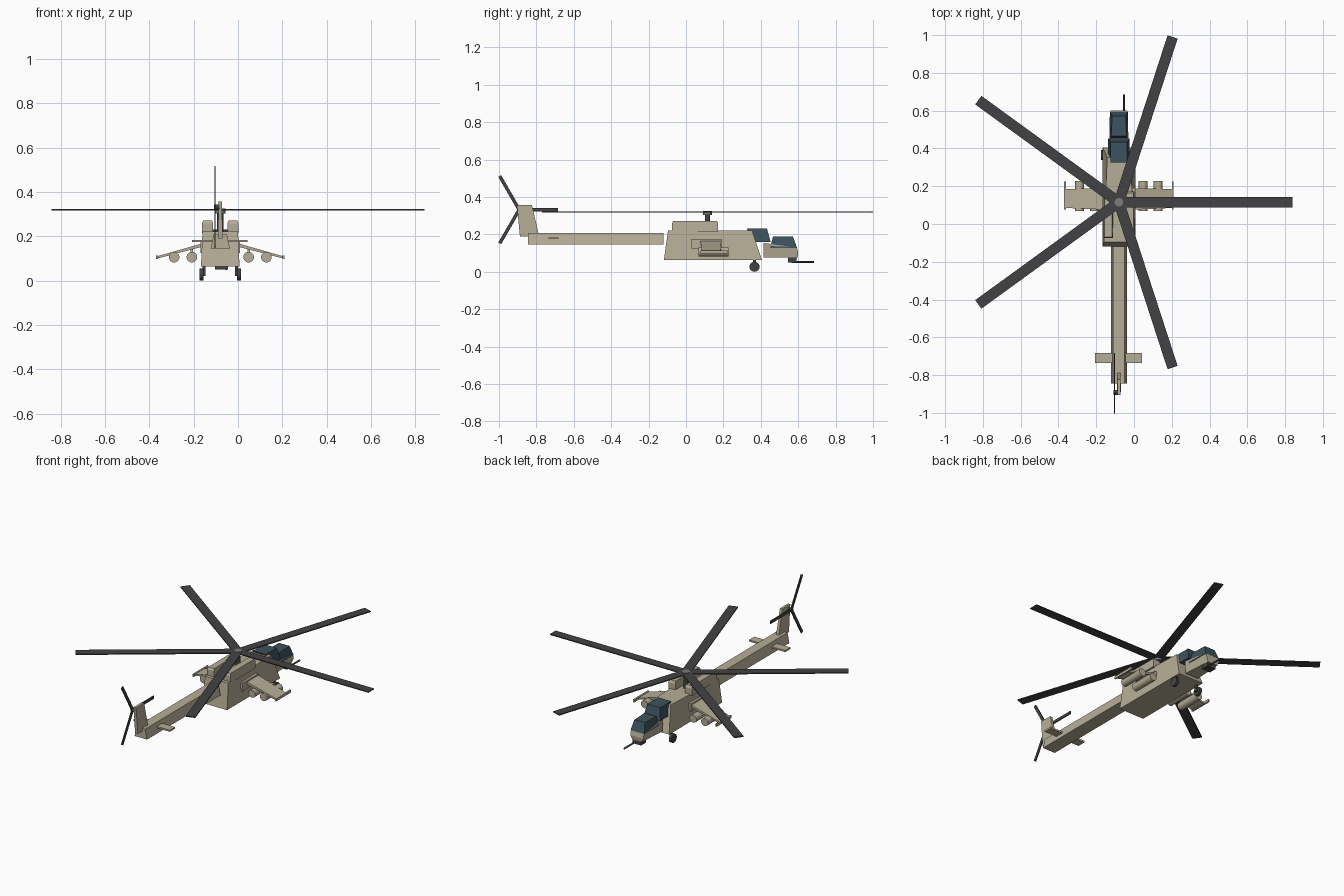
import bpy, bmesh
from math import pi, radians
from mathutils import Matrix, Vector

if "Cube" in bpy.data.objects:
    bpy.data.objects.remove(bpy.data.objects["Cube"])

CX = -0.08  # centre line of the airframe


def mat(name, rgb):
    m = bpy.data.materials.new(name)
    m.diffuse_color = (*rgb, 1)
    m.use_nodes = True
    m.node_tree.nodes["Principled BSDF"].inputs["Base Color"].default_value = m.diffuse_color
    return m


TAN = mat("tan_paint", (0.47, 0.42, 0.31))
DARK = mat("dark_grey", (0.055, 0.055, 0.058))
GLASS = mat("tinted_glass", (0.045, 0.085, 0.11))
METAL = mat("hub_metal", (0.2, 0.2, 0.2))


def finish(name, bm, material):
    bmesh.ops.recalc_face_normals(bm, faces=bm.faces)
    me = bpy.data.meshes.new(name)
    bm.to_mesh(me)
    bm.free()
    me.materials.append(material)
    ob = bpy.data.objects.new(name, me)
    bpy.context.collection.objects.link(ob)
    return ob


def slab(name, pts, material, x=CX):
    """Side profile of (y, z, half width) points, mirrored about x."""
    bm = bmesh.new()
    left = [bm.verts.new((x - w, y, z)) for y, z, w in pts]
    right = [bm.verts.new((x + w, y, z)) for y, z, w in pts]
    bm.faces.new(left)
    bm.faces.new(right)
    for i in range(len(pts)):
        j = (i + 1) % len(pts)
        bm.faces.new((left[i], left[j], right[j], right[i]))
    return finish(name, bm, material)


def box(name, lo, hi, material, matrix=None):
    bm = bmesh.new()
    bmesh.ops.create_cube(bm, size=1)
    lo, hi = Vector(lo), Vector(hi)
    for v in bm.verts:
        v.co = (lo + hi) / 2 + v.co * (hi - lo)
        if matrix:
            v.co = matrix @ v.co
    return finish(name, bm, material)


def rod(name, loc, r, length, axis, material, sides=20):
    bm = bmesh.new()
    rot = {"x": Matrix.Rotation(pi / 2, 4, "Y"), "y": Matrix.Rotation(pi / 2, 4, "X"),
           "z": Matrix.Identity(4)}[axis]
    bmesh.ops.create_cone(bm, cap_ends=True, segments=sides, radius1=r, radius2=r,
                          depth=length, matrix=Matrix.Translation(loc) @ rot)
    ob = finish(name, bm, material)
    for p in ob.data.polygons:
        p.use_smooth = len(p.vertices) == 4
    ob.data.set_sharp_from_angle(angle=radians(40))
    return ob


# Fuselage, nose, tail boom and fin
slab("fuselage", [(-0.118, 0.064, 0.087), (0.406, 0.064, 0.087),
                  (0.353, 0.222, 0.062), (-0.096, 0.222, 0.08)], TAN)
slab("nose", [(0.413, 0.076, 0.046), (0.597, 0.076, 0.034), (0.6, 0.1, 0.044),
              (0.593, 0.13, 0.046), (0.415, 0.154, 0.052)], TAN)
slab("tail_boom", [(-0.845, 0.146, 0.043), (-0.12, 0.146, 0.043),
                   (-0.12, 0.208, 0.03), (-0.845, 0.208, 0.03)], TAN)
slab("tail_fin", [(-0.888, 0.19, 0.01), (-0.785, 0.19, 0.01),
                  (-0.824, 0.358, 0.008), (-0.904, 0.358, 0.008)], TAN)
box("tailplane", (-0.207, -0.735, 0.174), (0.043, -0.683, 0.184), TAN)

# Stepped cockpit windows
slab("rear_canopy", [(0.35, 0.158, 0.057), (0.453, 0.158, 0.057),
                     (0.433, 0.231, 0.044), (0.326, 0.231, 0.044)], GLASS)
slab("front_canopy", [(0.45, 0.128, 0.05), (0.594, 0.128, 0.048),
                      (0.572, 0.188, 0.036), (0.465, 0.188, 0.04)], GLASS)

# Parts repeated on both sides
for side, s in (("left", -1), ("right", 1)):
    # Engine housing with chamfered top
    slab(f"{side}_engine", [(-0.075, 0.215, 0.025), (0.172, 0.215, 0.025), (0.172, 0.258, 0.025),
                            (0.165, 0.272, 0.02), (-0.068, 0.272, 0.02), (-0.075, 0.258, 0.025)],
         TAN, CX + s * 0.057)
    # Drooping stub wing and root fairing
    bm = bmesh.new()
    rings = []
    for d, z, t, y0, y1 in ((0.05, 0.169, 0.008, 0.075, 0.19), (0.284, 0.105, 0.005, 0.085, 0.185)):
        rings.append([bm.verts.new((CX + s * d, y, z + h))
                      for y, h in ((y0, -t), (y1, -t), (y1, t), (y0, t))])
    for r in rings:
        bm.faces.new(r)
    for i in range(4):
        j = (i + 1) % 4
        bm.faces.new((rings[0][i], rings[0][j], rings[1][j], rings[1][i]))
    finish(f"{side}_stub_wing", bm, TAN)
    slab(f"{side}_wing_fairing", [(0.03, 0.125, 0.012), (0.19, 0.125, 0.012),
                                  (0.19, 0.175, 0.012), (0.03, 0.175, 0.012)], TAN, CX + s * 0.077)
    slab(f"{side}_tip_rail", [(0.078, 0.098, 0.005), (0.225, 0.098, 0.005),
                              (0.225, 0.114, 0.005), (0.078, 0.114, 0.005)], TAN, CX + s * 0.285)
    # Rocket pods on pylons
    for n, d, top in (("inner", 0.128, 0.15), ("outer", 0.208, 0.128)):
        x = CX + s * d
        rod(f"{side}_{n}_pod", (x, 0.148, 0.106), 0.024, 0.16, "y", TAN)
        box(f"{side}_{n}_pylon", (x - 0.005, 0.1, 0.12), (x + 0.005, 0.175, top), TAN)
    # Wheel and strut
    rod(f"{side}_wheel", (CX + s * 0.085, 0.366, 0.027), 0.027, 0.018, "x", DARK)
    x = CX + s * 0.073
    box(f"{side}_wheel_strut", (x - 0.006, 0.358, 0.022), (x + 0.006, 0.374, 0.09), DARK)

# Chin gun
box("gun_turret", (-0.104, 0.545, 0.05), (-0.045, 0.592, 0.078), DARK)
rod("gun_barrel", (-0.053, 0.625, 0.053), 0.005, 0.12, "y", DARK, 10)

# Main rotor
HUB = Vector((CX, 0.115, 0.32))
rod("rotor_mast", (CX, 0.115, 0.26), 0.014, 0.11, "z", DARK)
rod("rotor_hub", (CX, 0.115, 0.314), 0.023, 0.022, "z", METAL)
for i in range(5):
    turn = Matrix.Translation(HUB) @ Matrix.Rotation(i * 2 * pi / 5, 4, "Z")
    box(f"rotor_blade_{i + 1}", (0.015, -0.028, -0.003), (0.92, 0.028, 0.003), DARK, turn)

# Tail rotor
TAIL = Vector((-0.104, -0.892, 0.332))
rod("tail_rotor_hub", (-0.096, -0.892, 0.332), 0.012, 0.026, "x", DARK)
for i in range(3):
    turn = Matrix.Translation(TAIL) @ Matrix.Rotation(i * 2 * pi / 3, 4, "X")
    box(f"tail_rotor_blade_{i + 1}", (-0.003, 0, -0.009), (0.003, 0.208, 0.009), DARK, turn)
